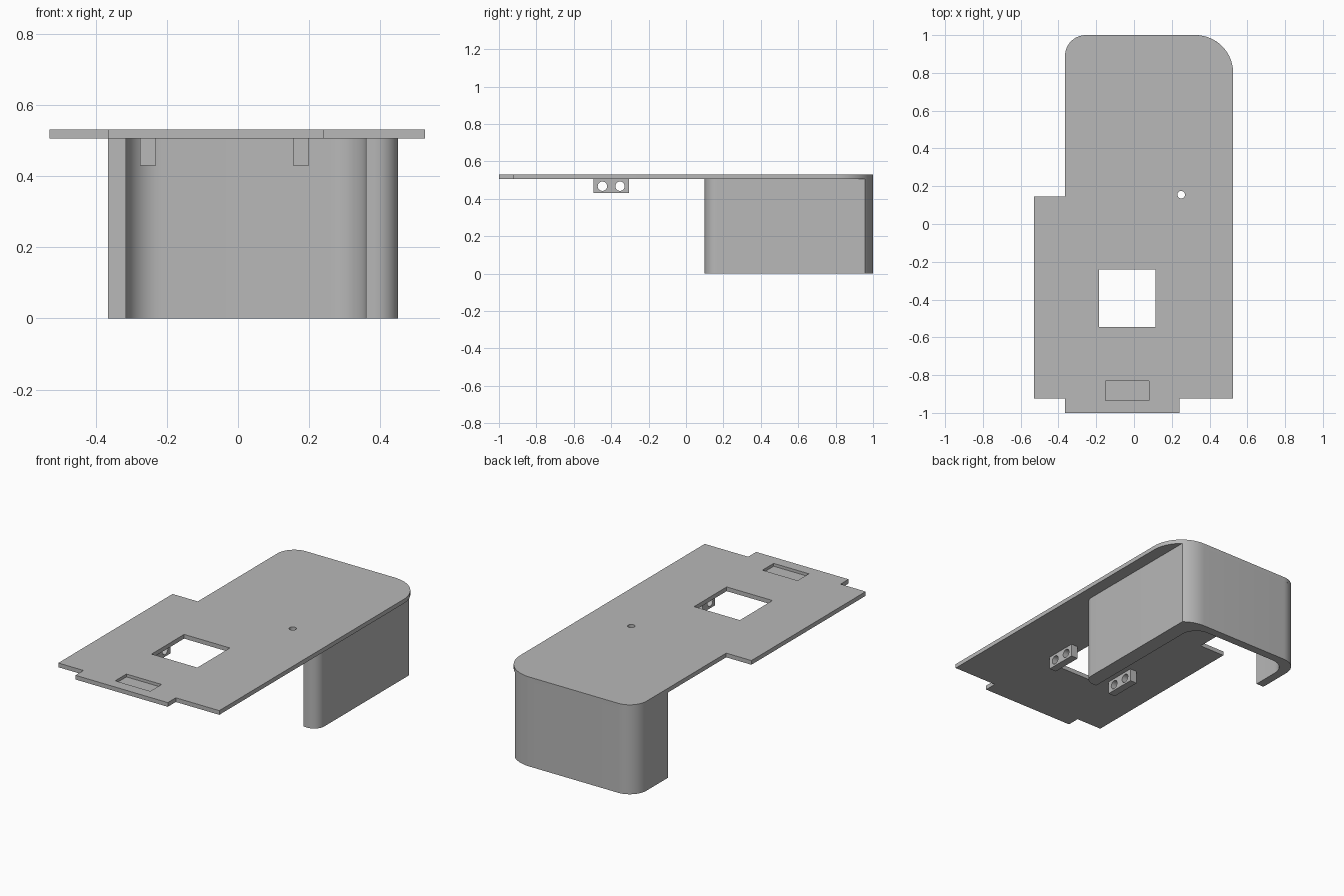
import bpy
import bmesh
from math import radians, cos, sin, acos, degrees
from mathutils import Matrix

cube = bpy.data.objects.get("Cube")
if cube:
    bpy.data.objects.remove(cube, do_unlink=True)

grey = bpy.data.materials.new("plain grey")
grey.use_nodes = True
colour = (0.48, 0.48, 0.48, 1)
grey.diffuse_color = colour
grey.node_tree.nodes["Principled BSDF"].inputs["Base Color"].default_value = colour

TOP, UNDER = 0.53, 0.505


def arc(cx, cy, r, start, end, steps=16):
    angles = [radians(start + (end - start) * i / steps) for i in range(steps + 1)]
    return [(cx + r * cos(a), cy + r * sin(a)) for a in angles]


def finish(name, bm):
    bmesh.ops.recalc_face_normals(bm, faces=bm.faces)
    mesh = bpy.data.meshes.new(name)
    bm.to_mesh(mesh)
    bm.free()
    mesh.materials.append(grey)
    obj = bpy.data.objects.new(name, mesh)
    bpy.context.collection.objects.link(obj)
    return obj


def extrude(name, outline, z0, z1):
    """Prism from an outline in the ground plane."""
    bm = bmesh.new()
    base = bm.faces.new([bm.verts.new((x, y, z0)) for x, y in outline])
    new = bmesh.ops.extrude_face_region(bm, geom=[base])["geom"]
    bmesh.ops.translate(bm, vec=(0, 0, z1 - z0),
                        verts=[v for v in new if isinstance(v, bmesh.types.BMVert)])
    return finish(name, bm)


def box(name, x0, x1, y0, y1, z0, z1):
    return extrude(name, [(x0, y0), (x1, y0), (x1, y1), (x0, y1)], z0, z1)


def rod(name, centre, radius, length, axis):
    bm = bmesh.new()
    turn = Matrix.Rotation(radians(90), 4, "Y") if axis == "x" else Matrix()
    bmesh.ops.create_cone(bm, cap_ends=True, segments=32, radius1=radius, radius2=radius,
                          depth=length, matrix=Matrix.Translation(centre) @ turn)
    return finish(name, bm)


def activate(obj):
    bpy.ops.object.select_all(action="DESELECT")
    obj.select_set(True)
    bpy.context.view_layer.objects.active = obj


def cut(obj, cutter):
    cutter.hide_render = True
    mod = obj.modifiers.new("cut", "BOOLEAN")
    mod.operation, mod.solver, mod.object = "DIFFERENCE", "EXACT", cutter
    activate(obj)
    bpy.ops.object.modifier_apply(modifier=mod.name)
    bpy.data.objects.remove(cutter, do_unlink=True)


# Top plate with stepped side, front tab and two rounded back corners
plate = extrude("top_plate", [
    (-0.365, -1), (0.24, -1), (0.24, -0.925), (0.525, -0.925),
    *arc(0.325, 0.8, 0.2, 0, 90),
    *arc(-0.255, 0.89, 0.11, 90, 180),
    (-0.365, 0.145), (-0.53, 0.145), (-0.53, -0.925), (-0.365, -0.925)], UNDER, TOP)

# Square window, small round hole and shallow front recess
cut(plate, box("window_cutter", -0.185, 0.115, -0.545, -0.24, 0.4, 0.6))
cut(plate, rod("hole_cutter", (0.25, 0.155, TOP), 0.02, 0.2, "z"))
cut(plate, box("recess_cutter", -0.15, 0.08, -0.935, -0.83, TOP - 0.017, 0.6))

# Skirt wall: long right side, back, short left side; follows the plate's back edge
clip = degrees(acos((0.45 - 0.325) / 0.2))
skirt = extrude("skirt_wall", [
    (0.36, 0.1), *arc(0.385, 0.165, 0.065, -90, 0, 10),
    *arc(0.325, 0.8, 0.2, clip, 90, 10),
    *arc(-0.255, 0.89, 0.11, 90, 180, 10),
    (-0.365, 0.69), (-0.315, 0.69),
    *arc(-0.215, 0.85, 0.1, 180, 90, 10),
    *arc(0.26, 0.85, 0.1, 90, 0, 10)], 0, UNDER)

# Pair of lugs under the plate, each with two cross holes
lugs = []
for side, x in (("right", -0.2525), ("left", 0.1775)):
    lug = box(side + "_lug", x - 0.0225, x + 0.0225, -0.495, -0.305, 0.43, UNDER)
    for y in (-0.447, -0.353):
        cut(lug, rod("lug_hole_cutter", (x, y, 0.467), 0.025, 0.2, "x"))
    lugs.append(lug)

for obj in (plate, skirt, *lugs):
    activate(obj)
    bpy.ops.object.shade_smooth_by_angle(angle=radians(25))
